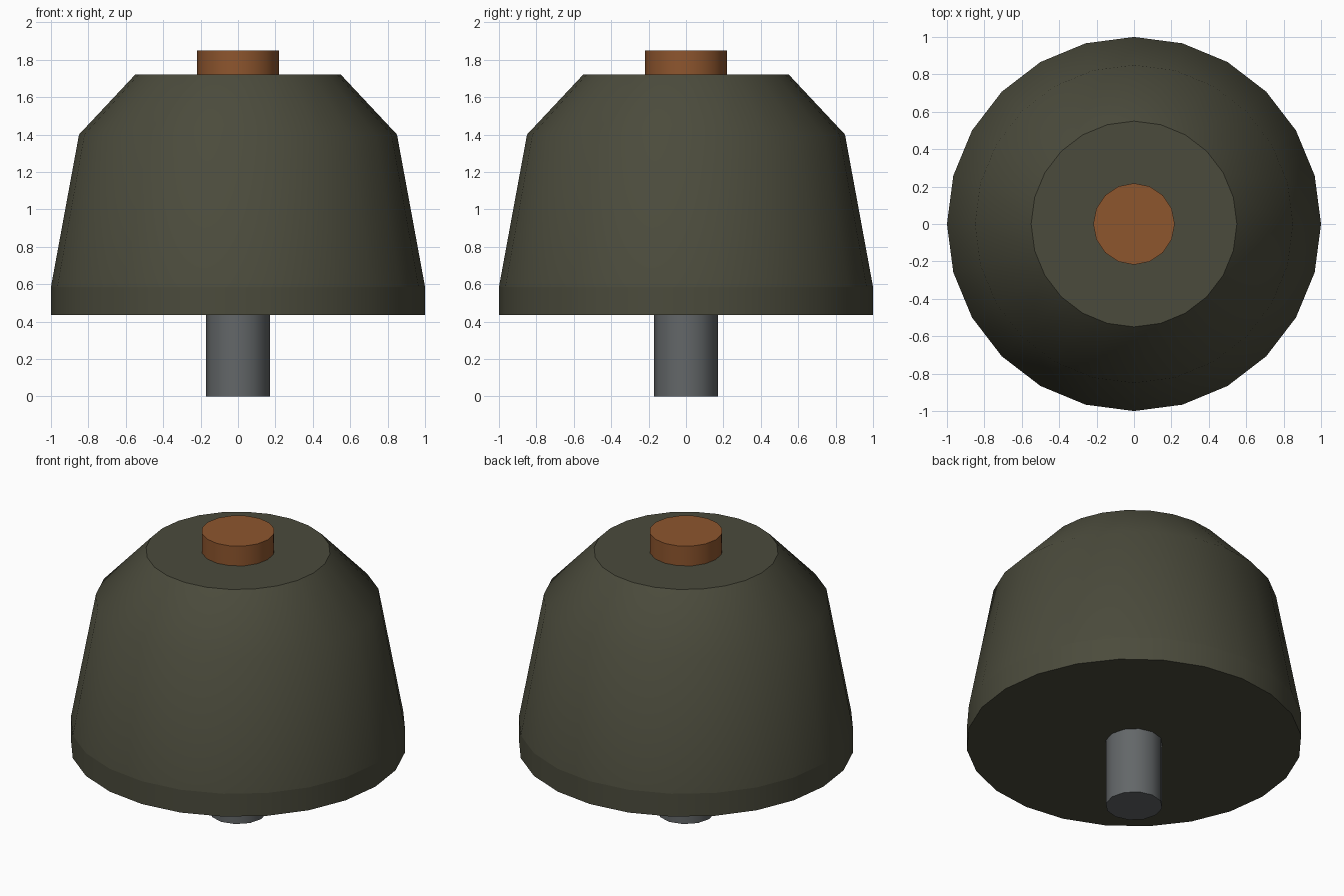
import bpy, bmesh, math

if "Cube" in bpy.data.objects:
    bpy.data.objects.remove(bpy.data.objects["Cube"])


def material(name, rgb):
    m = bpy.data.materials.new(name)
    m.diffuse_color = (*rgb, 1.0)
    m.use_nodes = True
    m.node_tree.nodes["Principled BSDF"].inputs["Base Color"].default_value = m.diffuse_color
    return m


def lathe(name, profile, sides, mat, sharp_heights=()):
    """Closed solid of revolution from (radius, z) points, bottom to top."""
    bm = bmesh.new()
    rings = []
    for r, z in profile:
        rings.append([bm.verts.new((r * math.cos(2 * math.pi * i / sides),
                                    r * math.sin(2 * math.pi * i / sides), z))
                      for i in range(sides)])
    for a, b in zip(rings, rings[1:]):
        for i in range(sides):
            j = (i + 1) % sides
            bm.faces.new((a[i], a[j], b[j], b[i]))
    bm.faces.new(rings[0][::-1])
    bm.faces.new(rings[-1])
    mesh = bpy.data.meshes.new(name)
    bm.to_mesh(mesh)
    bm.free()
    mesh.materials.append(mat)
    ob = bpy.data.objects.new(name, mesh)
    bpy.context.collection.objects.link(ob)
    bpy.ops.object.select_all(action='DESELECT')
    ob.select_set(True)
    bpy.context.view_layer.objects.active = ob
    bpy.ops.object.shade_smooth_by_angle(angle=math.radians(40))
    # Extra hard creases around whole rings
    for e in mesh.edges:
        za, zb = (mesh.vertices[v].co.z for v in e.vertices)
        if any(abs(za - h) < 1e-4 and abs(zb - h) < 1e-4 for h in sharp_heights):
            e.use_edge_sharp = True
    return ob


olive = material("dark olive", (0.070, 0.070, 0.045))
copper = material("copper brown", (0.27, 0.092, 0.027))
steel = material("grey steel", (0.125, 0.135, 0.14))

# Rounded body with a straight lower rim
lathe("body", [(1.0, 0.435), (1.0, 0.585), (0.85, 1.40), (0.55, 1.72)],
      24, olive, sharp_heights=(0.585,))
# Stem underneath
lathe("stem", [(0.17, 0.0), (0.17, 0.45)], 12, steel)
# Button on top
lathe("top_button", [(0.218, 1.70), (0.218, 1.85)], 16, copper)
